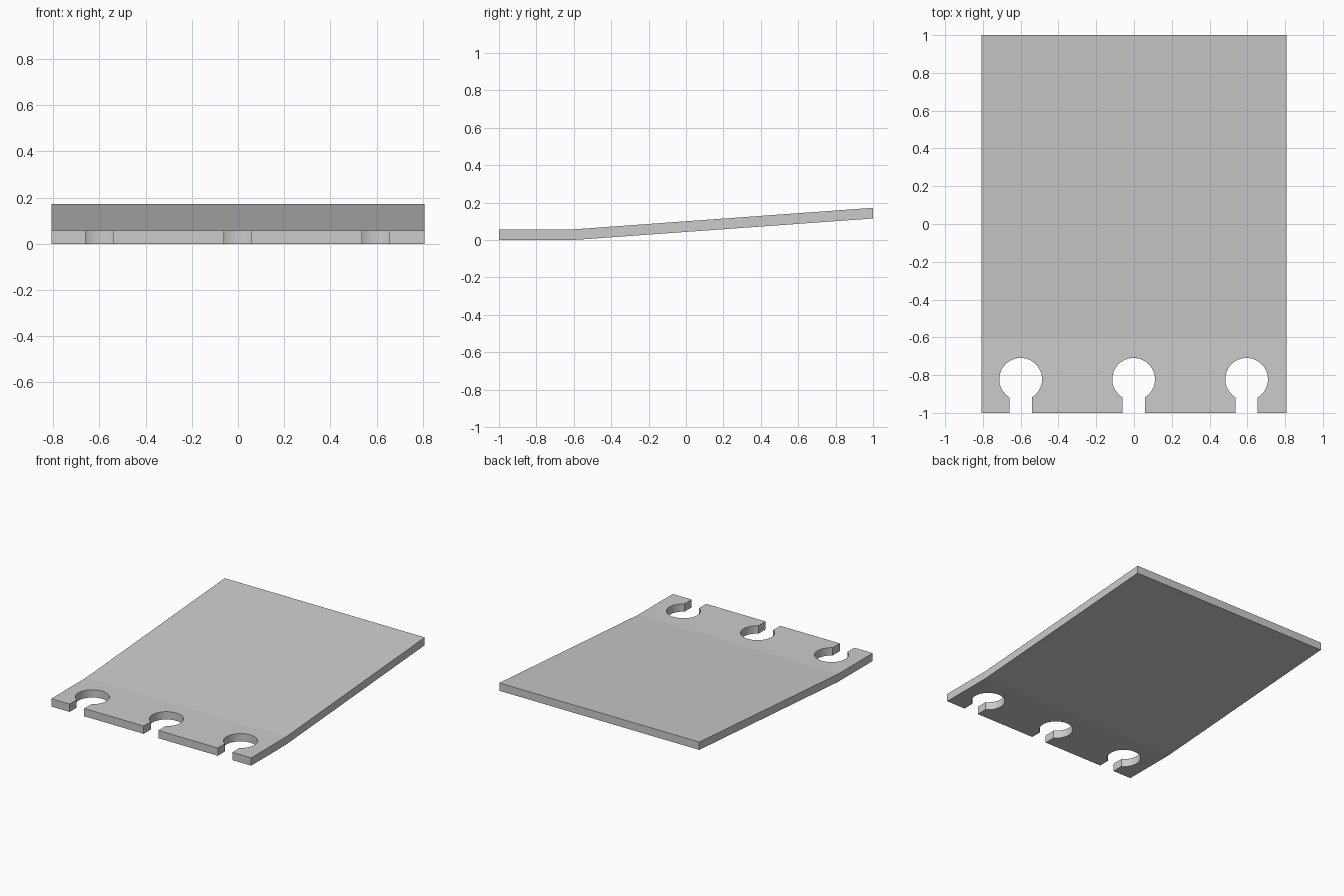
import bpy, bmesh, math

cube = bpy.data.objects.get("Cube")
if cube:
    bpy.data.objects.remove(cube, do_unlink=True)

HALF_W = 0.807
THICK = 0.057
BEND_Y = -0.6
RISE = 0.115
HOLE_R, HOLE_Y = 0.113, -0.822
SLOT = 0.059
ARC_STEPS = 40

grey = bpy.data.materials.new("plain grey")
grey.use_nodes = True
colour = (0.6, 0.6, 0.6, 1)
grey.diffuse_color = colour
grey.node_tree.nodes["Principled BSDF"].inputs["Base Color"].default_value = colour


def keyhole(cx):
    """Outline of one open keyhole slot, from left to right."""
    gap = math.asin(SLOT / HOLE_R)
    start, sweep = -math.pi / 2 - gap, 2 * (math.pi - gap)
    pts = [(cx - SLOT, -1)]
    for i in range(ARC_STEPS + 1):
        a = start - sweep * i / ARC_STEPS
        pts.append((cx + HOLE_R * math.cos(a), HOLE_Y + HOLE_R * math.sin(a)))
    return pts + [(cx + SLOT, -1)]


# Outline of the flat slotted lip
outline = [(-HALF_W, -1)]
for k in (-1, 0, 1):
    outline += keyhole(0.598 * k - 0.002)
outline += [(HALF_W, -1), (HALF_W, BEND_Y), (-HALF_W, BEND_Y)]

bm = bmesh.new()
verts = [bm.verts.new((x, y, 0)) for x, y in outline]
lip = bm.faces.new(verts)

# Sloping panel that continues from the bend
far = [bm.verts.new((x, 1, RISE)) for x in (HALF_W, -HALF_W)]
slope = bm.faces.new([verts[-1], verts[-2], far[0], far[1]])

# Give the sheet its thickness
ext = bmesh.ops.extrude_face_region(bm, geom=[lip, slope], use_keep_orig=True)
top = [g for g in ext["geom"] if isinstance(g, bmesh.types.BMVert)]
bmesh.ops.translate(bm, verts=top, vec=(0, 0, THICK))
bmesh.ops.triangulate(bm, faces=[f for f in bm.faces if len(f.verts) > 4])
bmesh.ops.recalc_face_normals(bm, faces=bm.faces)

mesh = bpy.data.meshes.new("slotted_bent_plate")
bm.to_mesh(mesh)
bm.free()
mesh.materials.append(grey)
plate = bpy.data.objects.new("slotted_bent_plate", mesh)
bpy.context.collection.objects.link(plate)

# Smooth the round hole walls only; the bend stays crisp
bpy.ops.object.select_all(action='DESELECT')
plate.select_set(True)
bpy.context.view_layer.objects.active = plate
for p in mesh.polygons:
    p.use_smooth = abs(p.normal.z) < 0.5
bm = bmesh.new()
bm.from_mesh(mesh)
for e in bm.edges:
    e.smooth = e.calc_face_angle(0) < math.radians(25)
bm.to_mesh(mesh)
bm.free()
